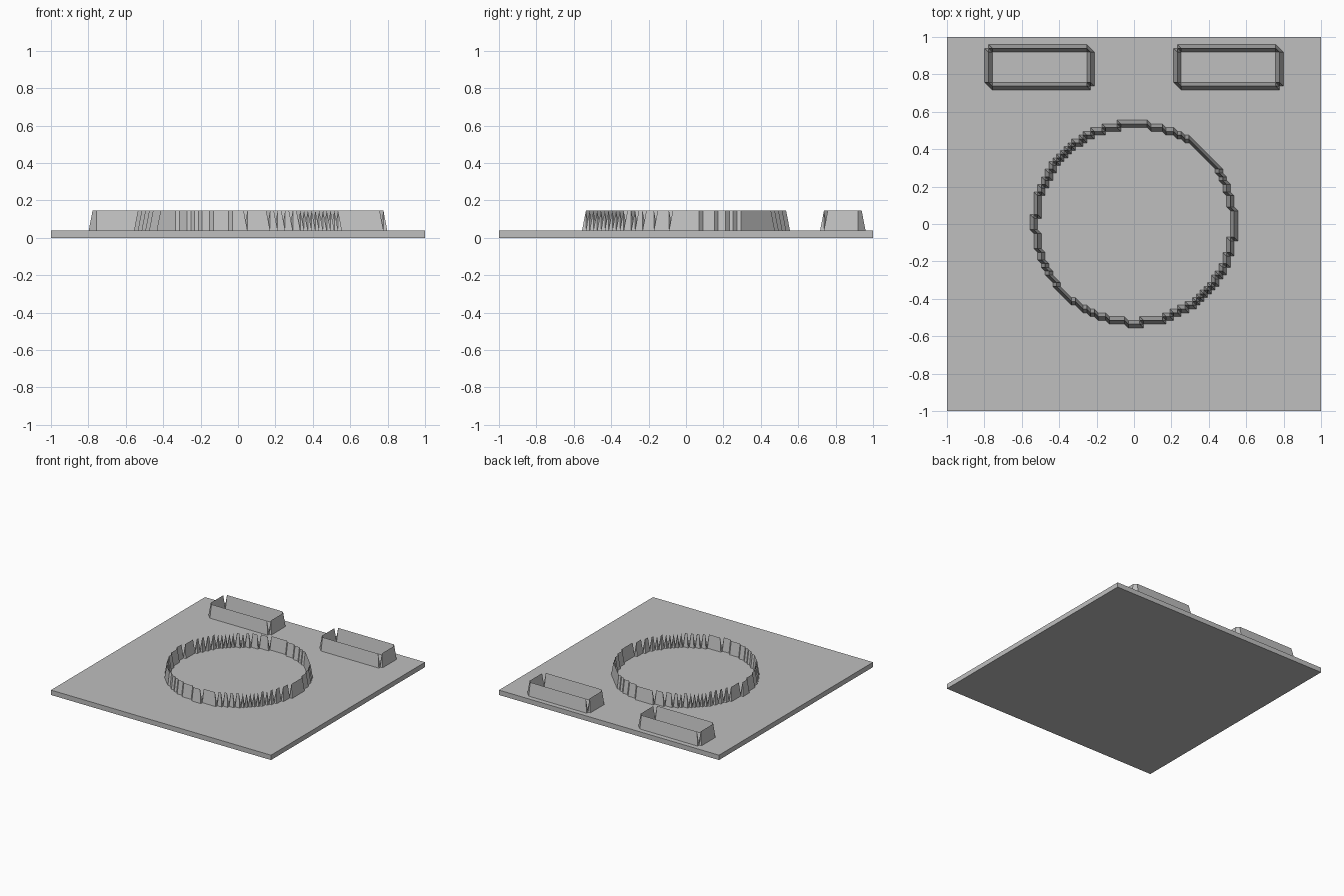
import bpy
import bmesh
import math

CELLS = 99                 # grid cells across the plate
STEP = 2 / CELLS
BASE_Z, TOP_Z = 0.04, 0.145

cube = bpy.data.objects.get("Cube")
if cube:
    bpy.data.objects.remove(cube, do_unlink=True)

grey = bpy.data.materials.new("plain grey")
grey.use_nodes = True
colour = (0.52, 0.52, 0.52, 1)
grey.diffuse_color = colour
grey.node_tree.nodes["Principled BSDF"].inputs["Base Color"].default_value = colour


def finish(name, bm):
    mesh = bpy.data.meshes.new(name)
    bm.to_mesh(mesh)
    bm.free()
    mesh.materials.append(grey)
    obj = bpy.data.objects.new(name, mesh)
    bpy.context.collection.objects.link(obj)
    return obj


def ridge(name, peaks):
    """Sharp wall: each peak is a raised grid point among low neighbours."""
    bm = bmesh.new()
    verts = {}

    def vert(p):
        if p not in verts:
            z = TOP_Z if p in peaks else BASE_Z
            verts[p] = bm.verts.new((p[0] * STEP, p[1] * STEP, z))
        return verts[p]

    quads = {(x - dx, y - dy) for x, y in peaks for dx in (0, 1) for dy in (0, 1)}
    for x, y in sorted(quads):
        low_left, low_right = (x, y), (x + 1, y)
        up_left, up_right = (x, y + 1), (x + 1, y + 1)
        for tri in ((up_left, low_left, low_right), (up_left, low_right, up_right)):
            if any(p in peaks for p in tri):
                bm.faces.new([vert(p) for p in tri])
    return finish(name, bm)


def nearest_half(v):
    return math.floor(v) + 0.5


# Base plate
bm = bmesh.new()
bmesh.ops.create_cube(bm, size=1)
bmesh.ops.scale(bm, vec=(2, 2, BASE_Z), verts=bm.verts)
bmesh.ops.translate(bm, vec=(0, 0, BASE_Z / 2), verts=bm.verts)
finish("base_plate", bm)

# Round wall: stepped circle, one grid point thick
RADIUS, OFFSET = 26.2, 0.12
ring = set()
for i in range(-19, 19):
    a = i + 0.5
    reach = math.sqrt(RADIUS ** 2 - (a - OFFSET) ** 2)
    for side in (-1, 1):
        b = nearest_half(OFFSET + side * reach)
        if abs(b) >= abs(a):
            ring |= {(a, b), (b, a)}
ridge("round_wall", ring)

# Rectangular walls with open corners
X_IN, X_OUT, Y_LOW, Y_HIGH = 11.5, 38.5, 36.5, 46.5
for name, side in (("left_box_wall", 1), ("right_box_wall", -1)):
    box = set()
    for k in range(1, int(X_OUT - X_IN)):
        box |= {(side * (X_IN + k), Y_LOW), (side * (X_IN + k), Y_HIGH)}
    for k in range(1, int(Y_HIGH - Y_LOW)):
        box |= {(side * X_IN, Y_LOW + k), (side * X_OUT, Y_LOW + k)}
    ridge(name, box)
